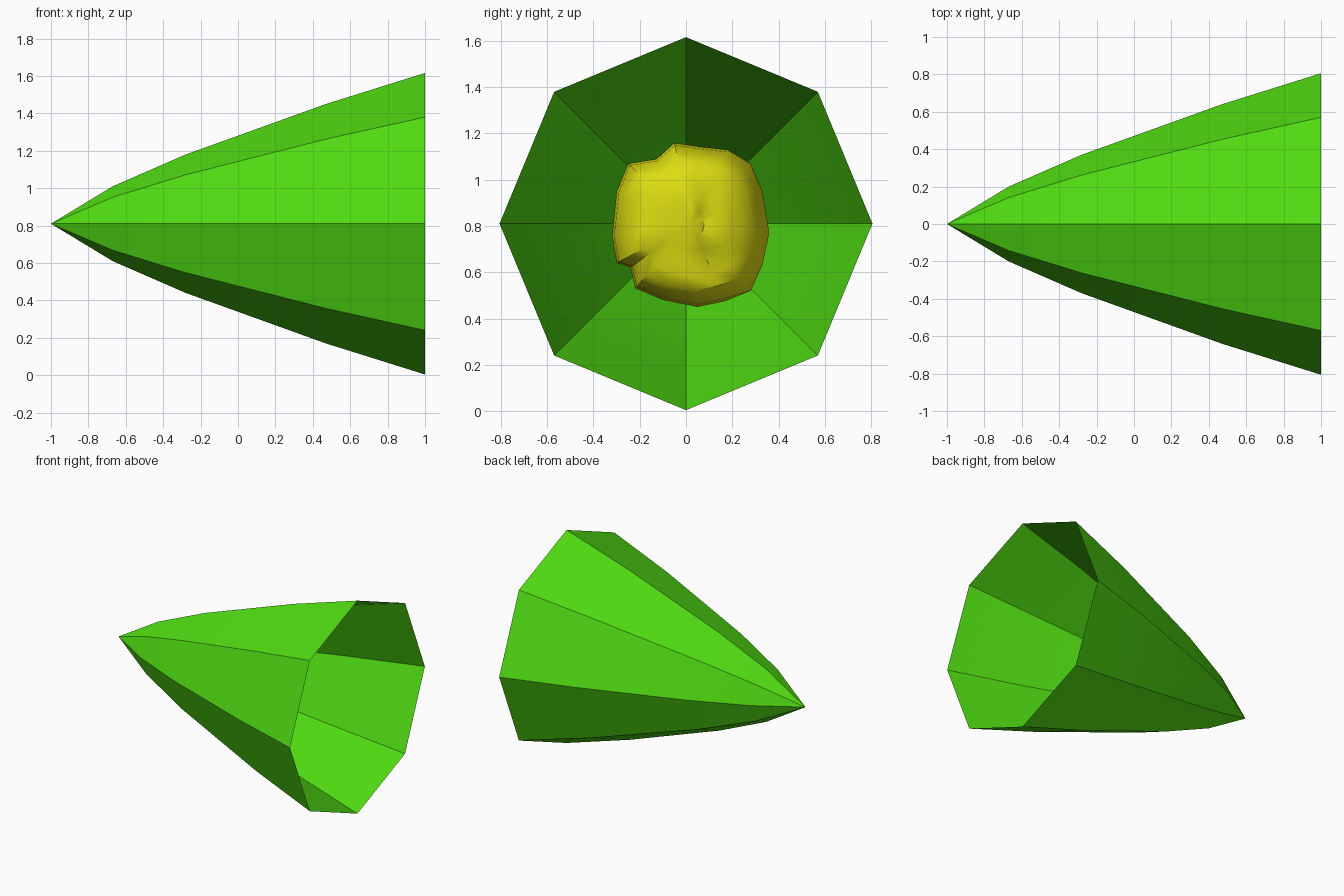
import bpy, bmesh, math
from mathutils import Vector, noise

if "Cube" in bpy.data.objects:
    bpy.data.objects.remove(bpy.data.objects["Cube"])

CZ = 0.81


def material(name, rgb):
    m = bpy.data.materials.new(name)
    m.diffuse_color = (*rgb, 1)
    m.use_nodes = True
    m.node_tree.nodes["Principled BSDF"].inputs["Base Color"].default_value = m.diffuse_color
    return m


def finish(bm, name, mat, angle):
    bmesh.ops.recalc_face_normals(bm, faces=bm.faces)
    me = bpy.data.meshes.new(name)
    bm.to_mesh(me)
    bm.free()
    ob = bpy.data.objects.new(name, me)
    bpy.context.collection.objects.link(ob)
    me.materials.append(mat)
    bpy.context.view_layer.objects.active = ob
    ob.select_set(True)
    bpy.ops.object.shade_smooth_by_angle(angle=math.radians(angle))
    ob.select_set(False)
    return ob


def bridge(bm, a, b):
    n = len(a)
    for i in range(n):
        bm.faces.new((a[i], a[(i + 1) % n], b[(i + 1) % n], b[i]))


def fan(bm, tip, ring):
    for i in range(len(ring)):
        bm.faces.new((tip, ring[i], ring[(i + 1) % len(ring)]))


# Open eight-sided flaring cone
bm = bmesh.new()
tip = bm.verts.new((-1, 0, CZ))
rings = []
for x, r in [(-0.67, 0.20), (-0.28, 0.37), (0.47, 0.64), (1, 0.806)]:
    rings.append([bm.verts.new((x, r * math.cos(i * math.pi / 4),
                                CZ + r * math.sin(i * math.pi / 4))) for i in range(8)])
fan(bm, tip, rings[0])
for a, b in zip(rings, rings[1:]):
    bridge(bm, a, b)
finish(bm, "outer_cone", material("green", (0.08, 0.71, 0.006)), 30)

# Rough lump inside the cone: (y, z) outline swept along an x profile
outline = [(-.05, 1.16), (.05, 1.145), (.18, 1.13), (.28, 1.07), (.33, .95), (.36, .77),
           (.33, .63), (.28, .52), (.17, .475), (.05, .45), (-.10, .48), (-.22, .53),
           (-.24, .62), (-.30, .64), (-.32, .76), (-.30, .95), (-.25, 1.07), (-.13, 1.09)]
profile = [(-.30, .5), (-.22, .78), (-.1, .95), (0, 1), (.12, .97), (.2, .9), (.26, .8),
           (.29, .65), (.30, .5), (.31, .34), (.31, .17)]
centre = Vector((0, 0.02, CZ))


def rough(x, y, z):
    p = Vector((x, y, z))
    if x > 0.05:
        # right side falls away behind a vertical groove
        p.x -= 0.35 * max(0, y - 0.09) + 0.05 * math.exp(-((y - 0.09) / 0.03) ** 2)
    p.x += 0.035 * noise.noise(p * 7)
    return p


bm = bmesh.new()
rings = []
for x, s in profile:
    rings.append([bm.verts.new(rough(x, centre.y + (y - centre.y) * s, CZ + (z - CZ) * s))
                  for y, z in outline])
for a, b in zip(rings, rings[1:]):
    bridge(bm, a, b)
fan(bm, bm.verts.new((-0.34, centre.y, CZ)), rings[0])
fan(bm, bm.verts.new(rough(.31, centre.y, CZ)), rings[-1])
finish(bm, "inner_lump", material("yellow", (0.72, 0.72, 0.006)), 40)
